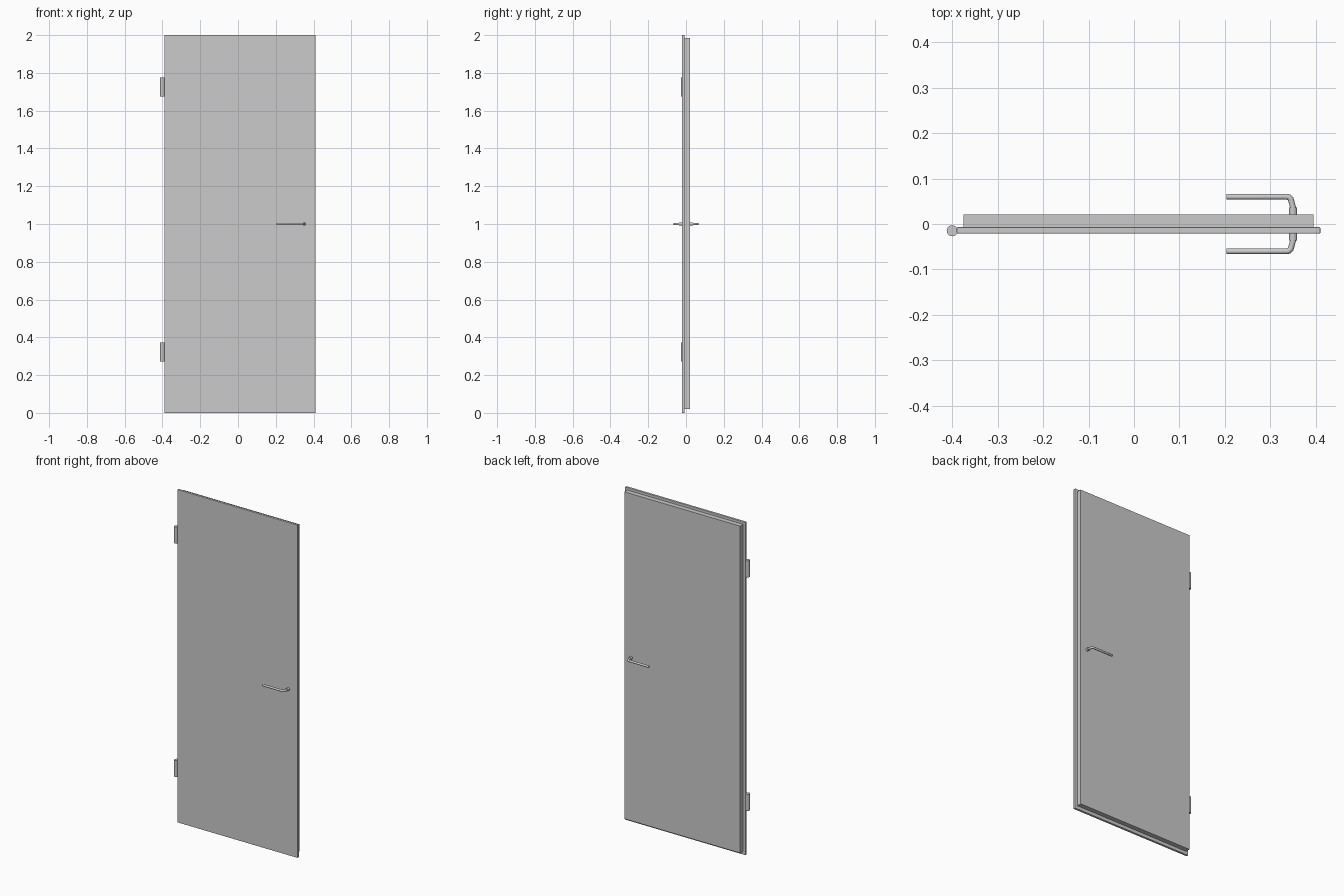
import bpy, math
from math import pi

if "Cube" in bpy.data.objects:
    bpy.data.objects.remove(bpy.data.objects["Cube"])


def box(name, x0, x1, y0, y1, z0, z1, bevel=0.0):
    bpy.ops.mesh.primitive_cube_add(
        size=1, location=((x0 + x1) / 2, (y0 + y1) / 2, (z0 + z1) / 2))
    o = bpy.context.object
    o.name = name
    o.scale = (x1 - x0, y1 - y0, z1 - z0)
    bpy.ops.object.transform_apply(location=False, rotation=False, scale=True)
    if bevel:
        m = o.modifiers.new("bevel", 'BEVEL')
        m.width = bevel
        m.segments = 2
    return o


def cylinder(name, r, depth, loc, rot=(0, 0, 0)):
    bpy.ops.mesh.primitive_cylinder_add(
        vertices=32, radius=r, depth=depth, location=loc, rotation=rot)
    o = bpy.context.object
    o.name = name
    bpy.ops.object.shade_smooth_by_angle(angle=math.radians(40))
    return o


def lever(name, side):
    # neck leaves the door, turns a tight corner, then runs back as the grip
    path = [(0.350, 0.030), (0.350, 0.036), (0.346, 0.051)]
    cx, cy, r = 0.336, 0.050, 0.010
    path += [(cx + r * math.cos(a), cy + r * math.sin(a))
             for a in (i * pi / 12 for i in range(1, 7))]
    path += [(0.206, 0.060)]
    radii = [1.0] * len(path)
    # rounded tip
    path += [(0.204, 0.060), (0.203, 0.060)]
    radii += [0.88, 0.6]
    cu = bpy.data.curves.new(name, 'CURVE')
    cu.dimensions = '3D'
    cu.bevel_depth = 0.0065
    cu.bevel_resolution = 4
    cu.use_fill_caps = True
    s = cu.splines.new('POLY')
    s.points.add(len(path) - 1)
    for p, (x, y), rad in zip(s.points, path, radii):
        p.co = (x, side * y, 1.0, 1)
        p.radius = rad
    o = bpy.data.objects.new(name, cu)
    bpy.context.collection.objects.link(o)
    bpy.ops.object.select_all(action='DESELECT')
    o.select_set(True)
    bpy.context.view_layer.objects.active = o
    bpy.ops.object.convert(target='MESH')
    bpy.ops.object.shade_smooth_by_angle(angle=math.radians(50))


# Door leaf: wide front panel over a narrower rebated core
box("front_panel", -0.39, 0.41, -0.021, -0.007, 0.0, 2.0, 0.002)
box("rear_core", -0.375, 0.395, -0.007, 0.021, 0.02, 1.985)

# Hinge barrels on the left edge
for label, z in (("lower", 0.322), ("upper", 1.725)):
    cylinder(label + "_hinge", 0.012, 0.10, (-0.40, -0.015, z))

# Handles with collars on both faces
for label, side in (("front", -1), ("back", 1)):
    cylinder(label + "_handle_collar", 0.009, 0.018,
             (0.350, side * 0.027, 1.0), (pi / 2, 0, 0))
    lever(label + "_handle", side)
